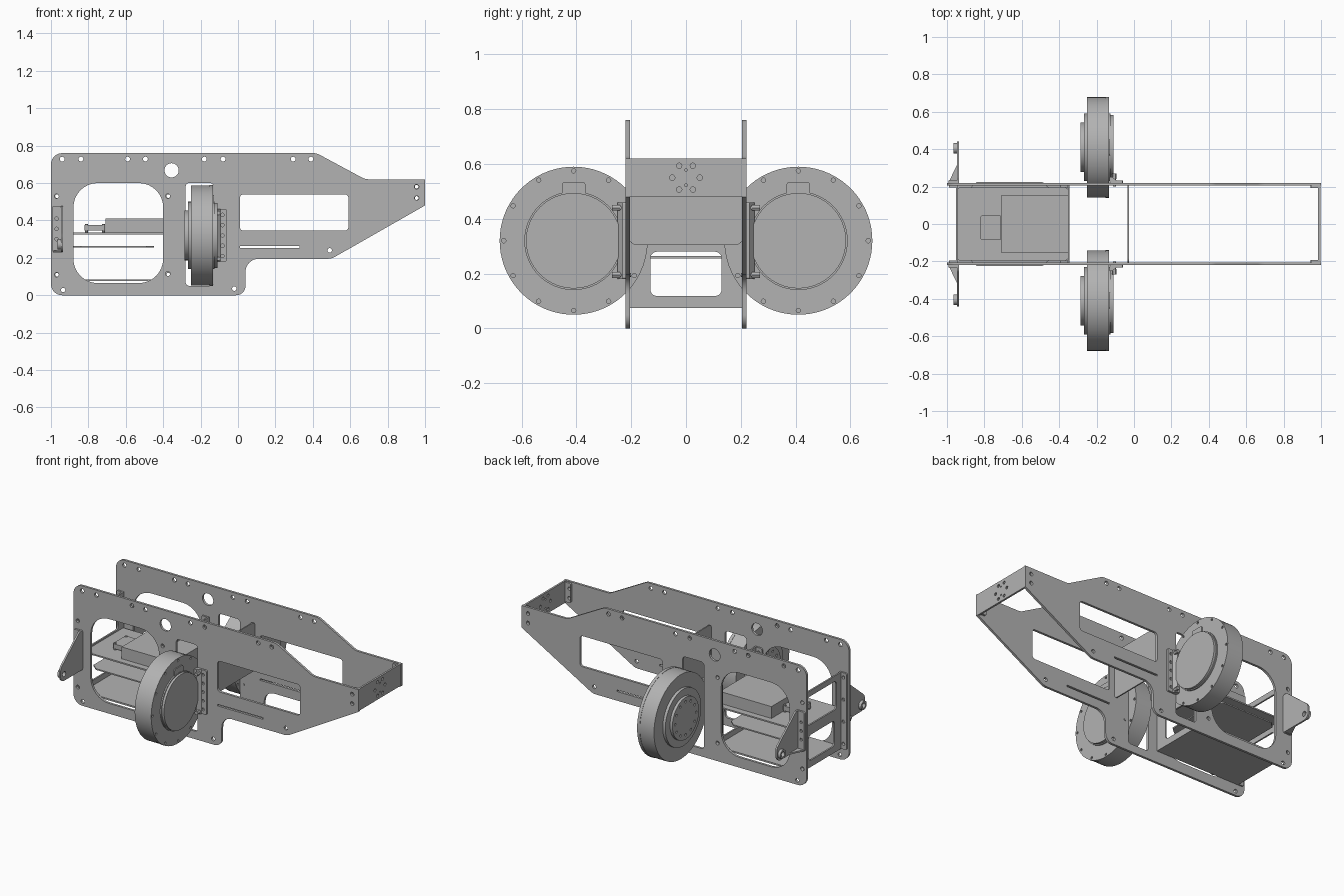
import bpy, math
from math import cos, sin, pi
from mathutils import Matrix, Vector
import bmesh

cube = bpy.data.objects.get("Cube")
if cube:
    bpy.data.objects.remove(cube, do_unlink=True)

grey = bpy.data.materials.new("machined grey")
grey.use_nodes = True
COLOUR = (0.45, 0.45, 0.45, 1)
grey.diffuse_color = COLOUR
grey.node_tree.nodes["Principled BSDF"].inputs["Base Color"].default_value = COLOUR

# Orientation of flat sheets: drawing plane to world
PLANES = {
    "XY": Matrix(),
    "XZ": Matrix(((1, 0, 0), (0, 0, -1), (0, 1, 0))).to_4x4(),
    "YZ": Matrix(((0, 0, 1), (1, 0, 0), (0, 1, 0))).to_4x4(),
}


def fillet(corners):
    """Polygon from (u, v, radius) corners, rounded where radius > 0."""
    out = []
    for i, (u, v, r) in enumerate(corners):
        p = Vector((u, v))
        if not r:
            out.append(p)
            continue
        a = (Vector(corners[i - 1][:2]) - p).normalized()
        b = (Vector(corners[(i + 1) % len(corners)][:2]) - p).normalized()
        half = a.angle(b) / 2
        centre = p + (a + b).normalized() * r / sin(half)
        start = p + a * r / math.tan(half) - centre
        end = p + b * r / math.tan(half) - centre
        sweep = math.atan2(start.x * end.y - start.y * end.x, start.dot(end))
        for k in range(9):
            out.append(centre + Matrix.Rotation(sweep * k / 8, 2) @ start)
    return out


def rect(u0, u1, v0, v1, r=0.0):
    return fillet([(u0, v0, r), (u1, v0, r), (u1, v1, r), (u0, v1, r)])


def circle(u, v, r, n=16):
    return [Vector((u + r * cos(2 * pi * k / n), v + r * sin(2 * pi * k / n))) for k in range(n)]


def ring(u, v, radius, r, n):
    """Circle of n small round holes."""
    return [circle(u + radius * cos(2 * pi * k / n), v + radius * sin(2 * pi * k / n), r, 10)
            for k in range(n)]


def sheet(name, plane, lo, hi, outline, holes=()):
    """Flat part cut from an outline with holes, between lo and hi on its normal."""
    curve = bpy.data.curves.new(name, "CURVE")
    curve.dimensions = "2D"
    curve.fill_mode = "BOTH"
    curve.extrude = (hi - lo) / 2
    for loop in [outline, *holes]:
        spline = curve.splines.new("POLY")
        spline.points.add(len(loop) - 1)
        for point, co in zip(spline.points, loop):
            point.co = (co[0], co[1], 0, 1)
        spline.use_cyclic_u = True
    temp = bpy.data.objects.new(name, curve)
    bpy.context.collection.objects.link(temp)
    graph = bpy.context.evaluated_depsgraph_get()
    mesh = bpy.data.meshes.new_from_object(temp.evaluated_get(graph))
    bpy.data.objects.remove(temp, do_unlink=True)
    bpy.data.curves.remove(curve)
    mid = (lo + hi) / 2
    shift = {"XY": (0, 0, mid), "XZ": (0, mid, 0), "YZ": (mid, 0, 0)}[plane]
    bm = bmesh.new()
    bm.from_mesh(mesh)
    bmesh.ops.remove_doubles(bm, verts=bm.verts, dist=1e-5)
    bmesh.ops.transform(bm, matrix=Matrix.Translation(shift) @ PLANES[plane], verts=bm.verts)
    bmesh.ops.recalc_face_normals(bm, faces=bm.faces)
    bm.to_mesh(mesh)
    bm.free()
    mesh.materials.clear()
    mesh.materials.append(grey)
    obj = bpy.data.objects.new(name, mesh)
    bpy.context.collection.objects.link(obj)
    bpy.ops.object.select_all(action="DESELECT")
    obj.select_set(True)
    bpy.context.view_layer.objects.active = obj
    bpy.ops.object.shade_smooth_by_angle(angle=math.radians(30))
    return obj


# Side plate drawing
plate_outline = fillet([
    (-1, 0, 0.06), (0.04, 0, 0.05), (0.04, 0.195, 0.07), (0.5, 0.195, 0.08),
    (1, 0.48, 0), (1, 0.62, 0), (0.68, 0.62, 0.08), (0.42, 0.76, 0.08), (-1, 0.76, 0.06)])
plate_cuts = [
    rect(-0.88, -0.4, 0.065, 0.6, 0.13),
    rect(-0.28, -0.13, 0.05, 0.6, 0.02),
    rect(0.01, 0.59, 0.345, 0.54, 0.02),
    rect(0.01, 0.33, 0.253, 0.263),
    circle(-0.355, 0.668, 0.038, 32)]
for x in (-0.94, -0.84, -0.59, -0.495, -0.18, -0.08, 0.295, 0.39):
    plate_cuts.append(circle(x, 0.728, 0.013))
for x, z in ((-0.97, 0.53), (-0.97, 0.11), (-0.375, 0.53), (-0.375, 0.115), (-0.935, 0.028),
             (-0.02, 0.035), (0.49, 0.24), (0.955, 0.58), (0.955, 0.52)):
    plate_cuts.append(circle(x, z, 0.012))

for s, side in ((1, "left"), (-1, "right")):
    def span(a, b):
        return sorted((s * a, s * b))

    sheet(side + "_side_plate", "XZ", *span(0.205, 0.22), plate_outline, plate_cuts)

    # Wheel: solid tread, drilled rim, stepped hubs
    y, z = s * 0.41, 0.32
    sheet(side + "_wheel_tread", "YZ", -0.25, -0.152, circle(y, z, 0.268, 72))
    sheet(side + "_wheel_rim", "YZ", -0.152, -0.133, circle(y, z, 0.27, 72),
          ring(y, z, 0.255, 0.008, 12))
    sheet(side + "_hub_cover", "YZ", -0.133, -0.11, circle(y, z, 0.174, 64))
    sheet(side + "_hub_groove", "YZ", -0.133, -0.125, circle(y, z, 0.18, 64))
    sheet(side + "_hub_connector", "YZ", -0.133, -0.127,
          rect(y - 0.043, y + 0.043, 0.47, 0.535, 0.012))
    sheet(side + "_motor_step", "YZ", -0.268, -0.25, circle(y, z, 0.18, 64))
    sheet(side + "_motor_face", "YZ", -0.285, -0.268, circle(y, z, 0.133, 64),
          ring(y, z, 0.105, 0.008, 12))

    # Wheel bracket with bolts
    sheet(side + "_wheel_bracket", "XZ", *span(0.22, 0.232), rect(-0.13, -0.06, 0.18, 0.46, 0.008),
          [circle(-0.083, 0.21 + 0.055 * k, 0.009) for k in range(5)])
    sheet(side + "_wheel_bracket_web", "XY", 0.18, 0.46,
          [(-0.132, s * 0.225), (-0.09, s * 0.23), (-0.115, s * 0.25), (-0.132, s * 0.25)])
    for h in (0.195, 0.44):
        sheet(side + "_bracket_bolt", "XZ", *span(0.2, 0.265), circle(-0.105, h, 0.008, 12))
        sheet(side + "_bracket_bolt_head", "XZ", *span(0.24, 0.27), circle(-0.105, h, 0.012, 6))

    # Rear ear: flange, pointed plate, gusset and pin
    sheet(side + "_ear_flange", "XZ", *span(0.22, 0.232), rect(-0.992, -0.935, 0.228, 0.478, 0.01),
          [circle(-0.97, 0.3 + 0.055 * k, 0.009) for k in range(3)])
    sheet(side + "_ear_plate", "YZ", -0.947, -0.936, fillet([
        (s * 0.22, 0.23, 0), (s * 0.44, 0.23, 0.035), (s * 0.44, 0.32, 0.04), (s * 0.25, 0.478, 0.02),
        (s * 0.22, 0.478, 0)]), [circle(s * 0.405, 0.272, 0.016)])
    sheet(side + "_ear_gusset", "XY", 0.23, 0.24,
          [(-0.99, s * 0.225), (-0.94, s * 0.225), (-0.94, s * 0.33)])
    sheet(side + "_ear_boss", "YZ", -0.965, -0.947, circle(s * 0.405, 0.272, 0.028, 24),
          [circle(s * 0.405, 0.272, 0.016)])

    # Flange of the nose bracket
    sheet(side + "_nose_flange", "XZ", *span(0.193, 0.205), rect(0.945, 0.995, 0.49, 0.615, 0.01),
          [circle(0.955, h, 0.01) for h in (0.52, 0.58)])
    # Flanges of the bay frames
    for x0, x1, end in ((-0.99, -0.945, "rear"), (-0.395, -0.35, "front")):
        sheet(side + "_" + end + "_frame_flange", "XZ", *span(0.195, 0.205),
              rect(x0, x1, 0.075, 0.56, 0.01),
              [circle((x0 + x1) / 2, h, 0.01) for h in (0.11, 0.25, 0.39, 0.53)])

# Nose cross plate with its hole pattern
sheet("nose_plate", "YZ", 0.985, 0.997, rect(-0.205, 0.205, 0.482, 0.62),
      ring(0, 0.55, 0.05, 0.01, 6) + [circle(0, 0.578, 0.005), circle(0, 0.522, 0.005)])

# Middle bulkhead
sheet("bulkhead", "YZ", -0.034, -0.026, rect(-0.207, 0.207, 0.305, 0.615, 0.025))

# Equipment bay: end frames and three trays
for x, end in ((-0.952, "rear"), (-0.354, "front")):
    sheet(end + "_bay_frame", "YZ", x, x + 0.01, rect(-0.205, 0.205, 0.075, 0.56),
          [rect(-0.13, 0.13, 0.118, 0.28, 0.025), rect(-0.15, 0.15, 0.345, 0.525, 0.025)])
sheet("floor_tray", "XY", 0.075, 0.085, rect(-0.95, -0.345, -0.205, 0.205))
sheet("middle_tray", "XY", 0.256, 0.264, fillet([
    (-0.88, -0.19, 0), (-0.84, -0.225, 0), (-0.49, -0.225, 0), (-0.45, -0.19, 0),
    (-0.45, 0.19, 0), (-0.49, 0.225, 0), (-0.84, 0.225, 0), (-0.88, 0.19, 0)]))
sheet("upper_tray", "XY", 0.326, 0.335, rect(-0.95, -0.35, -0.195, 0.195, 0.02))

# Equipment on the upper tray
sheet("battery_box", "XY", 0.335, 0.41, rect(-0.708, -0.345, -0.155, 0.155))
sheet("sensor_box", "XY", 0.345, 0.375, rect(-0.82, -0.71, -0.085, 0.045, 0.008))
for x in (-0.81, -0.72):
    for y in (-0.075, 0.035):
        sheet("sensor_spacer", "XY", 0.335, 0.38, circle(x, y, 0.008, 10))
